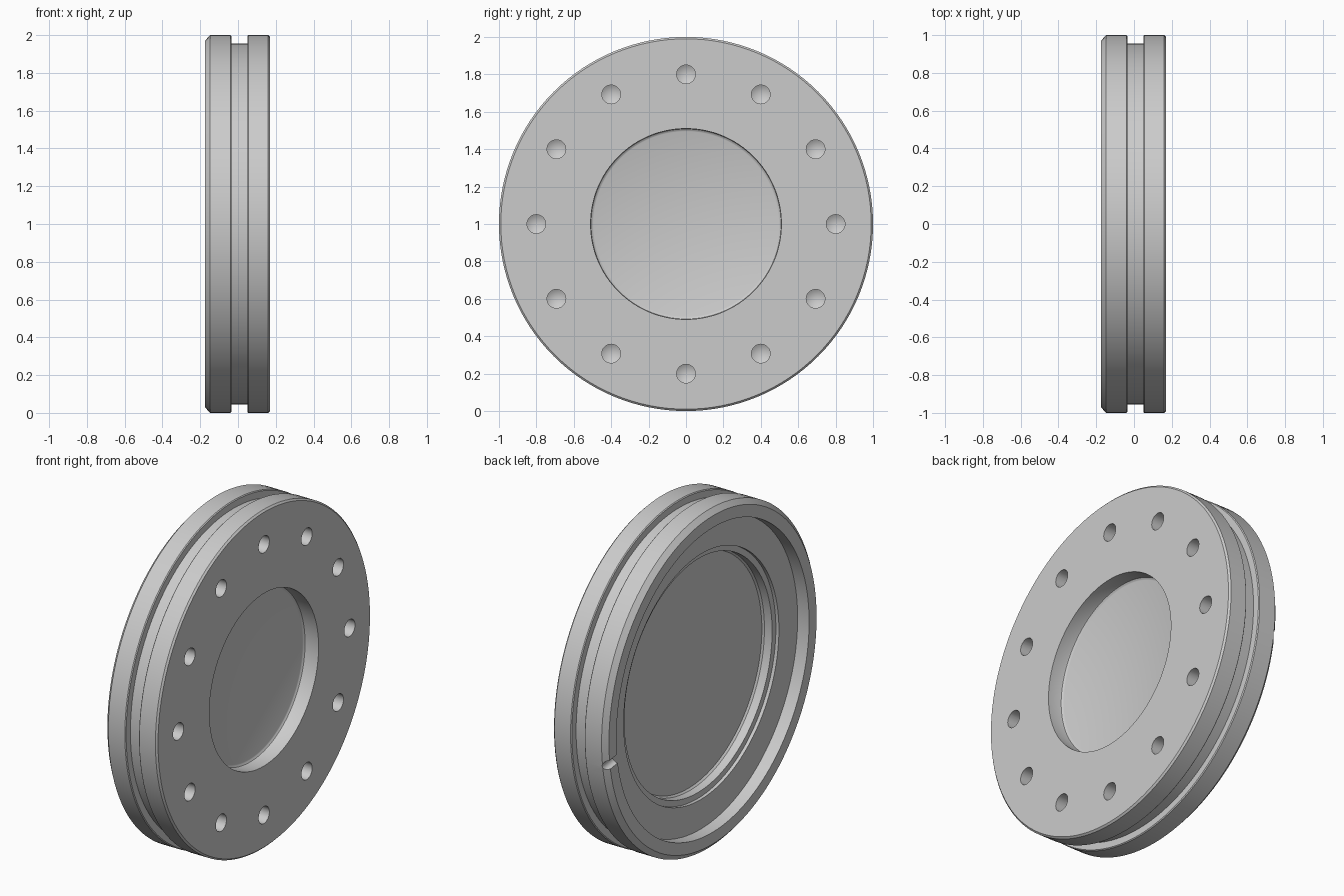
import bpy, bmesh, math
from mathutils import Matrix, Vector

cube = bpy.data.objects.get("Cube")
if cube:
    bpy.data.objects.remove(cube)

CENTRE = Vector((0, 0, 1))

metal = bpy.data.materials.new("light_grey_metal")
metal.use_nodes = True
metal.diffuse_color = (0.6, 0.6, 0.6, 1)
metal.node_tree.nodes["Principled BSDF"].inputs["Base Color"].default_value = (0.6, 0.6, 0.6, 1)


def lathe(bm, profile, segments, place):
    """Revolve (x, radius) points around the X axis; end points may sit on the axis."""
    rings = []
    for x, r in profile:
        if r == 0:
            rings.append([bm.verts.new(place @ Vector((x, 0, 0)))] * segments)
        else:
            angles = [2 * math.pi * i / segments for i in range(segments)]
            rings.append([bm.verts.new(place @ Vector((x, r * math.sin(a), r * math.cos(a))))
                          for a in angles])
    for a, b in zip(rings, rings[1:]):
        for i in range(segments):
            j = (i + 1) % segments
            corners = list(dict.fromkeys((a[i], a[j], b[j], b[i])))
            bm.faces.new(corners)


def make_object(name, bm):
    bmesh.ops.recalc_face_normals(bm, faces=bm.faces)
    mesh = bpy.data.meshes.new(name)
    bm.to_mesh(mesh)
    bm.free()
    obj = bpy.data.objects.new(name, mesh)
    bpy.context.collection.objects.link(obj)
    mesh.materials.append(metal)
    return obj


# Flanged disc: left recess, rim, seal groove, drilled face, right recess
profile = [
    (-0.02, 0), (-0.02, 0.68), (-0.03, 0.69), (-0.08, 0.69),
    (-0.08, 0.725), (-0.10, 0.725), (-0.10, 0.90), (-0.175, 0.90),
    (-0.175, 0.97), (-0.148, 1.0), (-0.04, 1.0), (-0.035, 0.995),
    (-0.035, 0.955), (0.05, 0.955), (0.05, 0.995), (0.055, 1.0),
    (0.16, 1.0), (0.17, 0.99), (0.17, 0.51), (0.09, 0.51),
    (0.083, 0.508), (0.077, 0.50), (0.075, 0.495), (0.075, 0),
]
bm = bmesh.new()
lathe(bm, profile, 128, Matrix.Translation(CENTRE))
disc = make_object("flanged_disc", bm)

# Cutter: ring of twelve blind holes with conical ends
bm = bmesh.new()
hole = [(0.20, 0), (0.20, 0.05), (0.05, 0.05), (0.02, 0)]
for i in range(12):
    a = i * math.pi / 6
    spot = CENTRE + 0.8 * Vector((0, math.sin(a), math.cos(a)))
    lathe(bm, hole, 32, Matrix.Translation(spot))

# Cutter: small round notch across the left rim
turn = Matrix.Rotation(math.radians(-8), 4, 'X') @ Matrix.Rotation(math.pi / 2, 4, 'Z')
place = Matrix.Translation(CENTRE + Vector((-0.172, 0, 0))) @ turn
lathe(bm, [(0.86, 0), (0.86, 0.027), (1.05, 0.027), (1.05, 0)], 24, place)
cutter = make_object("hole_cutter", bm)

cut = disc.modifiers.new("holes", 'BOOLEAN')
cut.operation = 'DIFFERENCE'
cut.solver = 'EXACT'
cut.object = cutter
bpy.ops.object.select_all(action='DESELECT')
disc.select_set(True)
bpy.context.view_layer.objects.active = disc
bpy.ops.object.modifier_apply(modifier=cut.name)
bpy.data.objects.remove(cutter)

bpy.ops.object.shade_smooth_by_angle(angle=math.radians(25))
